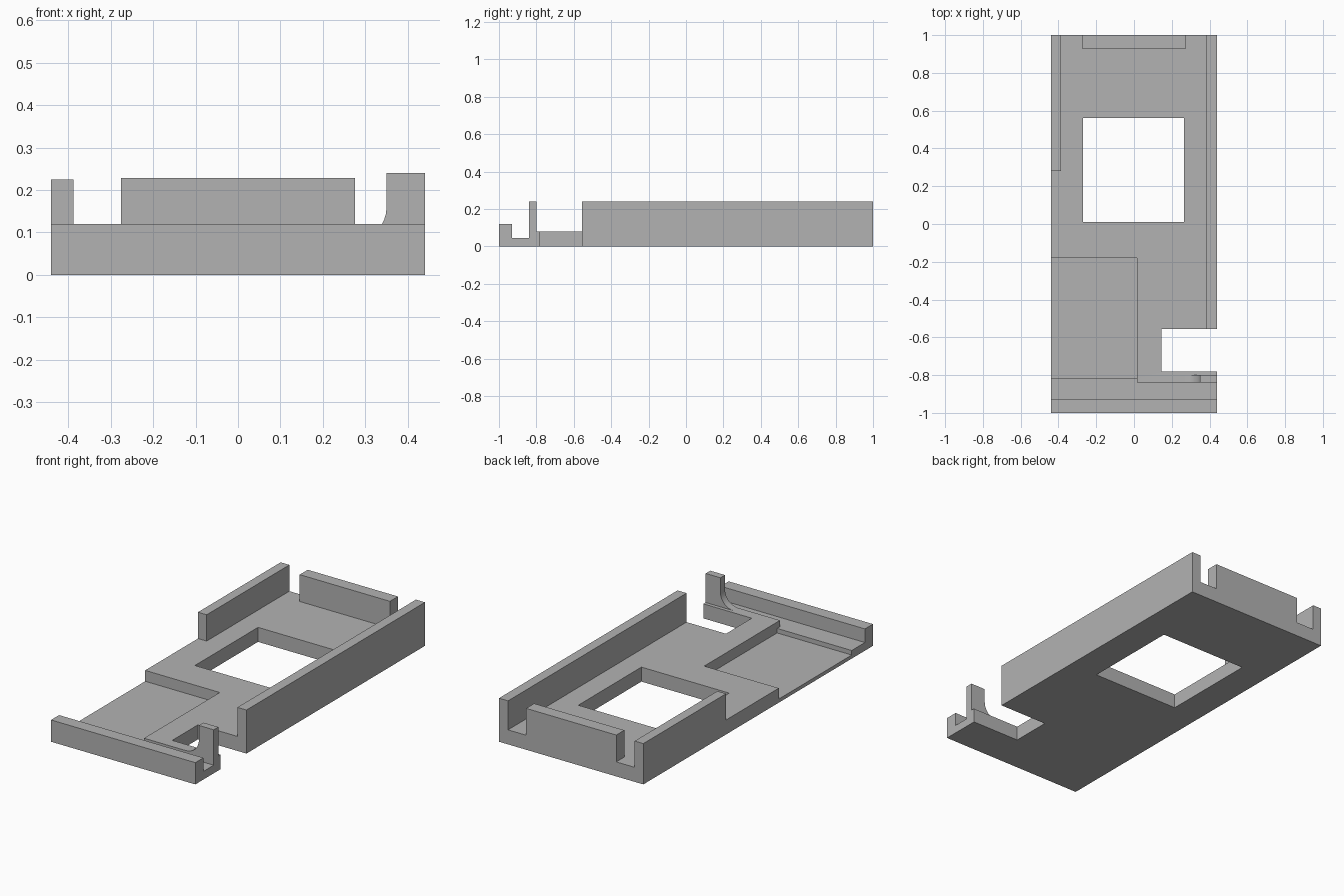
import bpy
import bmesh
from math import cos, sin, pi
from mathutils import Vector

cube = bpy.data.objects.get("Cube")
if cube:
    bpy.data.objects.remove(cube, do_unlink=True)

# Single matte grey
GREY = (0.45, 0.45, 0.45, 1.0)
grey = bpy.data.materials.new("plain_grey")
grey.use_nodes = True
grey.diffuse_color = GREY
shader = grey.node_tree.nodes["Principled BSDF"]
shader.inputs["Base Color"].default_value = GREY
shader.inputs["Roughness"].default_value = 0.8

W = 0.44        # half width
FLOOR = 0.08    # floor height
GROOVE = 0.045  # front groove height


def prism(name, outline, axis, start, end):
    """Extrude a closed 2D outline along x ((y, z) points) or y ((x, z) points)."""
    bm = bmesh.new()
    place = (lambda a, b: (start, a, b)) if axis == "x" else (lambda a, b: (a, start, b))
    face = bm.faces.new([bm.verts.new(place(a, b)) for a, b in outline])
    ext = bmesh.ops.extrude_face_region(bm, geom=[face])
    move = Vector((end - start, 0, 0)) if axis == "x" else Vector((0, end - start, 0))
    bmesh.ops.translate(bm, vec=move,
                        verts=[g for g in ext["geom"] if isinstance(g, bmesh.types.BMVert)])
    bmesh.ops.recalc_face_normals(bm, faces=bm.faces)
    mesh = bpy.data.meshes.new(name)
    bm.to_mesh(mesh)
    bm.free()
    mesh.materials.append(grey)
    obj = bpy.data.objects.new(name, mesh)
    bpy.context.collection.objects.link(obj)
    return obj


def box(name, x, y, z):
    return prism(name, [(x[0], z[0]), (x[1], z[0]), (x[1], z[1]), (x[0], z[1])], "y", *y)


def combine(target, tool, operation):
    """Apply an exact boolean and remove the helper."""
    tool.hide_render = True
    mod = target.modifiers.new(tool.name, "BOOLEAN")
    mod.operation, mod.solver, mod.object = operation, "EXACT", tool
    bpy.context.view_layer.update()
    result = target.evaluated_get(bpy.context.evaluated_depsgraph_get())
    mesh = bpy.data.meshes.new_from_object(result)
    target.modifiers.clear()
    target.data = mesh
    bpy.data.objects.remove(tool, do_unlink=True)


# Base plate with front lip and groove
tray = prism("tray", [(-1, 0), (1, 0), (1, FLOOR), (-0.84, FLOOR), (-0.84, GROOVE),
                      (-0.93, GROOVE), (-0.93, 0.12), (-1, 0.12)], "x", -W, W)

# Openings and the recessed left pocket
cutters = [
    box("window_cut", (-0.27, 0.265), (0.01, 0.56), (-0.1, 0.5)),
    box("side_notch_cut", (0.145, 0.6), (-0.78, -0.555), (-0.1, 0.5)),
    box("pocket_cut", (-0.6, 0.015), (-0.815, -0.18), (0.02, 0.5)),
    box("groove_extension_cut", (-0.6, 0.015), (-0.85, -0.8), (GROOVE, 0.5)),
]
for cutter in cutters:
    combine(tray, cutter, "DIFFERENCE")

# Raised walls
walls = [
    box("right_wall", (0.385, W), (-0.555, 1), (0, 0.24)),
    box("left_wall", (-W, -0.387), (0.28, 1), (0, 0.225)),
    box("back_wall", (-0.275, 0.275), (0.93, 1), (0, 0.228)),
]

# Front post with a concave fillet at its foot
R = 0.08
arc = [(0.27 + R * sin(a), FLOOR + R - R * cos(a))
       for a in (i * pi / 16 for i in range(9))]
walls.append(prism("front_post", [(0.27, 0), *arc, (0.35, 0.24), (W, 0.24), (W, 0)],
                   "y", -0.84, -0.80))
for wall in walls:
    combine(tray, wall, "UNION")

# Crisp edges, smooth fillet
bpy.ops.object.select_all(action="DESELECT")
tray.select_set(True)
bpy.context.view_layer.objects.active = tray
bpy.ops.object.shade_smooth_by_angle(angle=pi / 6)
